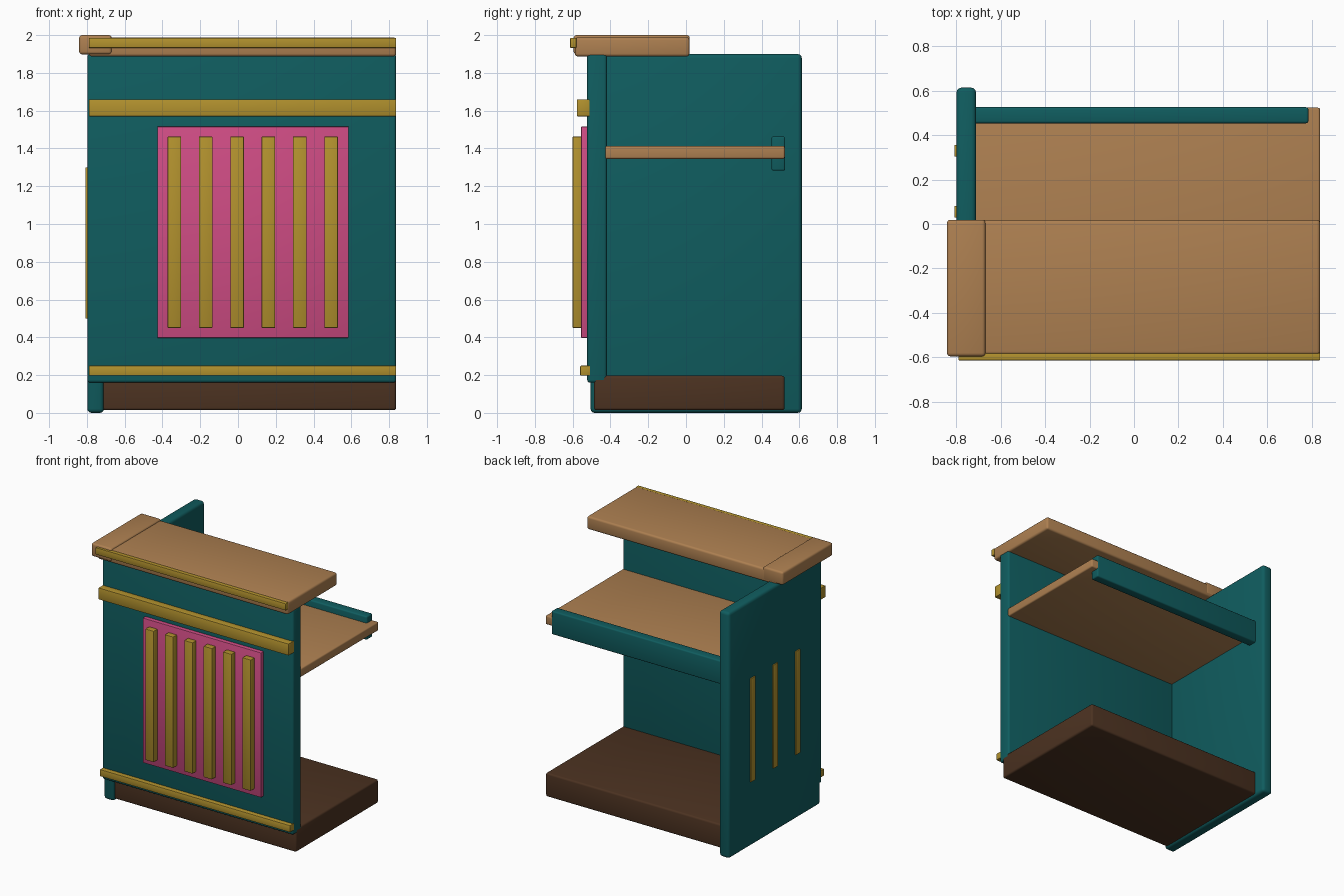
import bpy
import bmesh

cube = bpy.data.objects.get("Cube")
if cube:
    bpy.data.objects.remove(cube, do_unlink=True)


def material(name, rgb):
    mat = bpy.data.materials.new(name)
    mat.use_nodes = True
    mat.diffuse_color = (*rgb, 1)
    bsdf = next(n for n in mat.node_tree.nodes if n.type == "BSDF_PRINCIPLED")
    bsdf.inputs["Base Color"].default_value = (*rgb, 1)
    return mat


teal = material("teal paint", (0.005, 0.109, 0.115))
gold = material("gold trim", (0.445, 0.285, 0.027))
pink = material("pink panel", (0.62, 0.072, 0.23))
wood = material("tan wood", (0.42, 0.215, 0.082))
brown = material("dark brown wood", (0.072, 0.032, 0.015))


def board(name, mat, xs, ys, zs, bevel=0.004, segments=2):
    """Box spanning the given ranges, with rounded edges."""
    bm = bmesh.new()
    bmesh.ops.create_cube(bm, size=1)
    spans = (xs, ys, zs)
    for v in bm.verts:
        v.co = [(lo + hi) / 2 + c * (hi - lo) for c, (lo, hi) in zip(v.co, spans)]
    mesh = bpy.data.meshes.new(name)
    bm.to_mesh(mesh)
    bm.free()
    mesh.materials.append(mat)
    obj = bpy.data.objects.new(name, mesh)
    bpy.context.collection.objects.link(obj)
    mod = obj.modifiers.new("rounded edges", "BEVEL")
    mod.width = bevel
    mod.segments = segments
    bpy.ops.object.select_all(action="DESELECT")
    obj.select_set(True)
    bpy.context.view_layer.objects.active = obj
    bpy.ops.object.modifier_apply(modifier=mod.name)
    bpy.ops.object.shade_smooth_by_angle()
    return obj


# Carcass
RIGHT_END = 0.837
board("front_panel", teal, (-0.797, RIGHT_END), (-0.523, -0.419), (0.16, 1.9), 0.015, 3)
board("side_panel", teal, (-0.798, -0.71), (-0.505, 0.613), (0, 1.9), 0.022, 3)
board("plinth", brown, (-0.73, RIGHT_END), (-0.487, 0.522), (0.014, 0.197), 0.014, 3)

# Inner shelf with its back rail
board("shelf", wood, (-0.73, RIGHT_END), (-0.43, 0.523), (1.345, 1.413), 0.01, 3)
board("shelf_rail", teal, (-0.73, 0.784), (0.453, 0.525), (1.282, 1.463), 0.01, 3)

# Countertop and its end cap
board("countertop", wood, (-0.79, RIGHT_END), (-0.588, 0.018), (1.887, 1.988), 0.015, 3)
board("countertop_cap", wood, (-0.841, -0.668), (-0.595, 0.019), (1.898, 2.0), 0.015, 3)

# Horizontal trims across the front
for name, ys, zs in (
    ("top_trim", (-0.613, -0.58), (1.932, 1.985)),
    ("middle_trim", (-0.577, -0.51), (1.57, 1.66)),
    ("bottom_trim", (-0.56, -0.505), (0.197, 0.25)),
):
    board(name, gold, (-0.79, RIGHT_END), ys, zs)

# Decorative front panel with slats
board("front_inset", pink, (-0.427, 0.585), (-0.555, -0.515), (0.397, 1.516))
for i in range(6):
    x = -0.337 + i * 0.166
    board(f"front_slat_{i + 1}", gold, (x - 0.036, x + 0.036), (-0.6, -0.55), (0.45, 1.463))

# Thin slats on the closed side
for i in range(3):
    y = -0.22 + i * 0.275
    board(f"side_slat_{i + 1}", gold, (-0.807, -0.79), (y - 0.026, y + 0.026), (0.5, 1.3), 0.002)
